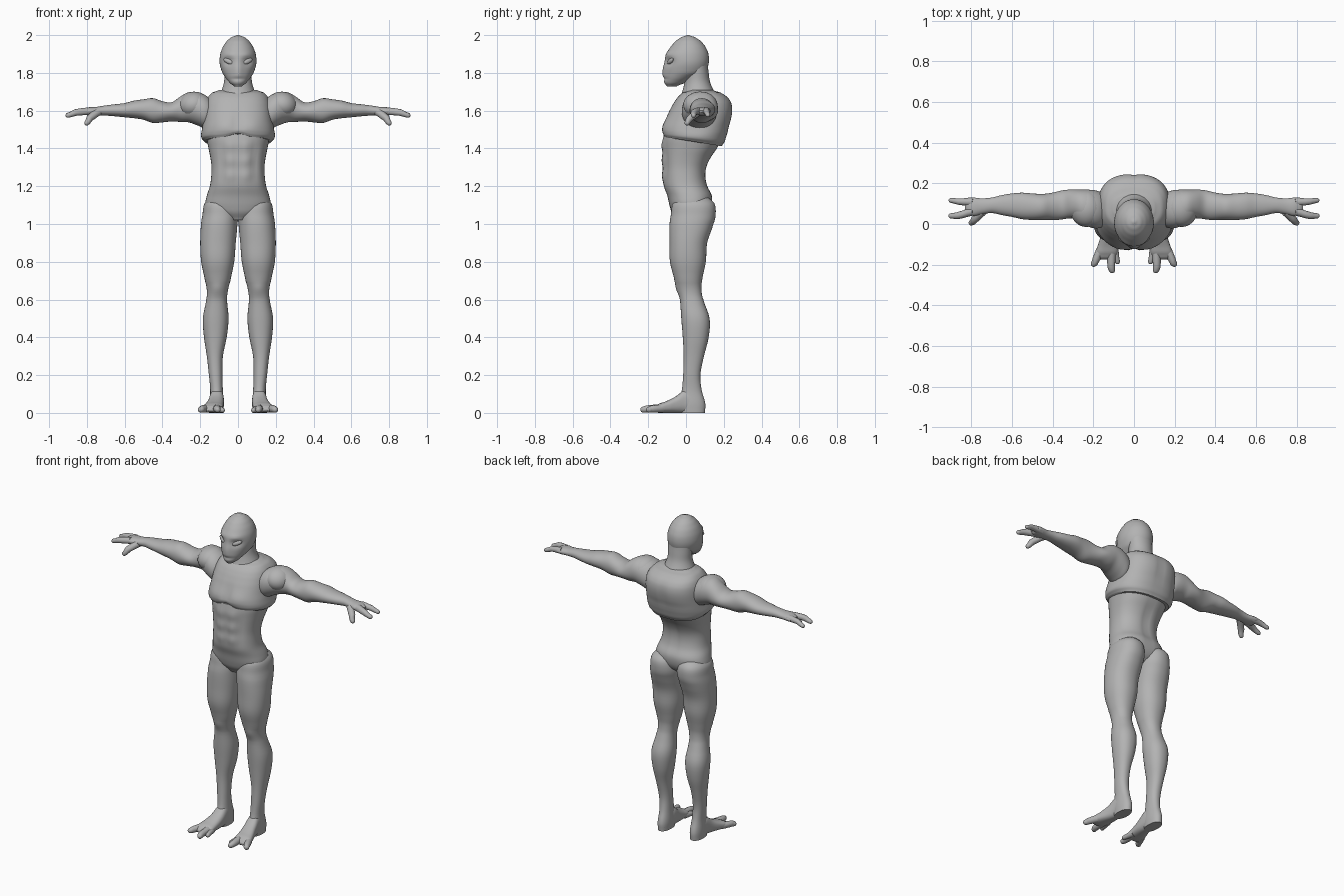
import bpy, bmesh, math
from mathutils import Vector, Matrix

skin = bpy.data.materials.new("grey_skin")
skin.diffuse_color = (0.45, 0.45, 0.45, 1)


def smooth_rows(rows, steps=4):
    """Catmull-Rom interpolation between cross-sections."""
    out = []
    for i in range(len(rows) - 1):
        p0, p1 = rows[max(i - 1, 0)], rows[i]
        p2, p3 = rows[i + 1], rows[min(i + 2, len(rows) - 1)]
        for k in range(steps):
            t = k / steps
            row = [0.5 * (2*b + (c-a)*t + (2*a-5*b+4*c-d)*t*t + (3*b-a-3*c+d)*t**3)
                   for a, b, c, d in zip(p0, p1, p2, p3)]
            row[0] = p1[0] + (p2[0] - p1[0]) * t
            out.append(row)
    return out + [list(rows[-1])]


def skin_rings(bm, rings):
    """Join rings of points into a capped tube."""
    rings = [[bm.verts.new(p) for p in ring] for ring in rings]
    n = len(rings[0])
    faces = [bm.faces.new(rings[0]), bm.faces.new(rings[-1])]
    for r, q in zip(rings, rings[1:]):
        for k in range(n):
            j = (k + 1) % n
            faces.append(bm.faces.new((r[k], r[j], q[j], q[k])))
    bmesh.ops.recalc_face_normals(bm, faces=faces)


def loft(bm, axis, rows, side=1, power=2.0, n=44):
    """Rows are (position, a0, a1, b0, b1): the extents in the other two axes."""
    rings = []
    for pos, a0, a1, b0, b1 in smooth_rows(rows):
        ring = []
        for k in range(n):
            t = math.tau * k / n
            c, s = math.cos(t), math.sin(t)
            a = (a0+a1)/2 + (a1-a0)/2 * math.copysign(abs(c)**(2/power), c)
            b = (b0+b1)/2 + (b1-b0)/2 * math.copysign(abs(s)**(2/power), s)
            x, y, z = {'x': (pos, a, b), 'y': (a, pos, b), 'z': (a, b, pos)}[axis]
            ring.append((x * side, y, z))
        rings.append(ring)
    skin_rings(bm, rings)


def centred(rows):
    """(z, half width, y front, y back) to loft rows."""
    return [(z, -w, w, f, b) for z, w, f, b in rows]


def blob(bm, loc, radii, rot=(0, 0, 0)):
    m = Matrix.Translation(loc)
    for ang, ax in zip(rot, 'XYZ'):
        m = m @ Matrix.Rotation(ang, 4, ax)
    bmesh.ops.create_uvsphere(bm, u_segments=24, v_segments=14, radius=1,
                              matrix=m @ Matrix.Diagonal((*radii, 1)))


def digit(bm, points, side=1, n=14):
    """Finger or toe: a round-tipped tube through (x, y, z, radius) points."""
    rows = smooth_rows(points, 3)
    x, y, z, r = rows[-1]
    d = (Vector(rows[-1][:3]) - Vector(rows[-2][:3])).normalized()
    for a in (30, 55, 78):
        p = Vector((x, y, z)) + d * r * math.sin(math.radians(a))
        rows.append([*p, r * math.cos(math.radians(a))])
    u = d.cross(Vector((0, 0, 1))).normalized()
    w = d.cross(u)
    rings = []
    for x, y, z, r in rows:
        pts = [Vector((x, y, z)) + r * (u * math.cos(t) + w * math.sin(t))
               for t in (math.tau * k / n for k in range(n))]
        rings.append([(p.x * side, p.y, p.z) for p in pts])
    skin_rings(bm, rings)


def bulge(bm, centre, size, push):
    """Swell or dent the surface softly, on both sides of the body."""
    for v in bm.verts:
        s = 1 if v.co.x >= 0 else -1
        p = (v.co.x * s, v.co.y, v.co.z)
        f = math.exp(-sum(((a - c) / r) ** 2 for a, c, r in zip(p, centre, size)))
        v.co += Vector((push[0] * s, push[1], push[2])) * f


def finish(bm, name):
    me = bpy.data.meshes.new(name)
    bm.to_mesh(me)
    bm.free()
    me.materials.append(skin)
    for p in me.polygons:
        p.use_smooth = True
    me.set_sharp_from_angle(angle=math.radians(55))
    bpy.context.collection.objects.link(bpy.data.objects.new(name, me))


# --- torso with stomach muscles
bm = bmesh.new()
loft(bm, 'z', centred([
    (1.02, 0.05, -0.05, 0.07), (1.06, 0.14, -0.075, 0.115), (1.10, 0.172, -0.088, 0.135),
    (1.15, 0.165, -0.10, 0.138), (1.20, 0.149, -0.118, 0.115), (1.25, 0.142, -0.122, 0.105),
    (1.30, 0.14, -0.123, 0.11), (1.35, 0.146, -0.124, 0.132), (1.40, 0.156, -0.124, 0.165),
    (1.45, 0.165, -0.122, 0.19), (1.52, 0.165, -0.11, 0.20)]), power=2.3)
for z in (1.255, 1.335, 1.415):
    bulge(bm, (0.04, -0.12, z), (0.028, 0.06, 0.03), (0, -0.008, 0))
bulge(bm, (0, -0.12, 1.33), (0.012, 0.06, 0.13), (0, 0.006, 0))
bulge(bm, (0.085, -0.10, 1.33), (0.015, 0.06, 0.10), (0, 0.008, 0))
bulge(bm, (0, 0.13, 1.28), (0.02, 0.06, 0.16), (0, -0.01, 0))
finish(bm, "torso")

# --- legs with feet and toes
leg = [
    (1.16, 0.05, 0.13, -0.03, 0.10), (1.11, 0.012, 0.177, -0.07, 0.15),
    (1.05, 0.0, 0.188, -0.08, 0.157), (1.00, 0.003, 0.196, -0.087, 0.145),
    (0.90, 0.012, 0.20, -0.087, 0.112), (0.80, 0.02, 0.195, -0.085, 0.105),
    (0.70, 0.04, 0.175, -0.06, 0.085), (0.65, 0.053, 0.165, -0.045, 0.082),
    (0.60, 0.058, 0.168, -0.032, 0.092), (0.50, 0.05, 0.186, -0.025, 0.125),
    (0.40, 0.06, 0.18, -0.017, 0.12), (0.30, 0.08, 0.165, -0.012, 0.095),
    (0.20, 0.083, 0.154, -0.015, 0.076), (0.12, 0.08, 0.147, -0.022, 0.083),
    (0.05, 0.075, 0.15, -0.04, 0.102), (0.0, 0.078, 0.148, -0.03, 0.10)]
foot = [
    (0.09, 0.09, 0.135, 0.005, 0.045), (0.05, 0.08, 0.148, 0, 0.09),
    (0.0, 0.075, 0.15, 0, 0.125), (-0.05, 0.075, 0.16, 0, 0.09),
    (-0.10, 0.078, 0.176, 0, 0.064), (-0.14, 0.08, 0.188, 0, 0.05),
    (-0.165, 0.092, 0.184, 0.003, 0.036), (-0.175, 0.115, 0.165, 0.01, 0.025)]
for s, side in ((1, "left"), (-1, "right")):
    bm = bmesh.new()
    loft(bm, 'z', leg, s, 2.2)
    bulge(bm, (0.11, -0.045, 0.66), (0.03, 0.03, 0.035), (0, -0.006, 0))
    loft(bm, 'y', foot, s, 2.5)
    digit(bm, [(0.11, -0.13, 0.024, 0.023), (0.112, -0.20, 0.021, 0.02),
               (0.108, -0.226, 0.017, 0.016)], s)
    digit(bm, [(0.165, -0.13, 0.023, 0.022), (0.19, -0.18, 0.02, 0.019),
               (0.197, -0.195, 0.017, 0.016)], s)
    digit(bm, [(0.098, -0.12, 0.02, 0.02), (0.082, -0.185, 0.014, 0.013)], s)
    finish(bm, side + "_leg")

# --- head with snout, brows and sunken eye sockets
bm = bmesh.new()
loft(bm, 'z', centred([
    (1.728, 0.02, -0.10, -0.05), (1.745, 0.042, -0.112, -0.01), (1.77, 0.063, -0.116, 0.04),
    (1.80, 0.083, -0.115, 0.10), (1.85, 0.097, -0.11, 0.12), (1.90, 0.094, -0.105, 0.119),
    (1.94, 0.079, -0.08, 0.102), (1.97, 0.058, -0.054, 0.077), (1.99, 0.034, -0.024, 0.046),
    (2.0, 0.006, 0.005, 0.016)]), n=64)
bulge(bm, (0.055, -0.095, 1.86), (0.03, 0.05, 0.02), (0, 0.014, 0))
bulge(bm, (0.05, -0.095, 1.895), (0.035, 0.05, 0.014), (0, -0.007, 0))
bulge(bm, (0, -0.11, 1.815), (0.025, 0.05, 0.05), (0, -0.01, 0))
bulge(bm, (0, -0.11, 1.768), (0.04, 0.05, 0.008), (0, 0.007, 0))
finish(bm, "head")

bm = bmesh.new()
loft(bm, 'z', centred([
    (1.60, 0.125, -0.05, 0.18), (1.66, 0.115, -0.035, 0.18), (1.70, 0.09, -0.02, 0.15),
    (1.75, 0.074, -0.008, 0.128), (1.80, 0.073, -0.003, 0.12), (1.85, 0.074, 0.0, 0.115)]))
finish(bm, "neck")

# --- slanted eyes
for s, side in ((1, "left"), (-1, "right")):
    bm = bmesh.new()
    blob(bm, (0.052 * s, -0.083, 1.862), (0.03, 0.010, 0.013), (0, -0.45 * s, 0.5 * s))
    finish(bm, side + "_eye")

# --- chest vest, its lower edge dipping toward the back
bm = bmesh.new()
loft(bm, 'z', centred([
    (1.455, 0.172, -0.118, 0.19), (1.47, 0.186, -0.123, 0.205), (1.50, 0.19, -0.122, 0.221),
    (1.55, 0.184, -0.108, 0.238), (1.60, 0.179, -0.088, 0.246), (1.64, 0.172, -0.066, 0.241),
    (1.67, 0.160, -0.045, 0.222), (1.695, 0.138, -0.018, 0.185),
    (1.71, 0.10, 0.02, 0.14)]), power=2.5, n=64)
for v in bm.verts:
    if v.co.z < 1.52:
        v.co.z -= 0.16 * (v.co.y + 0.08) * (1.52 - v.co.z) / 0.065
bulge(bm, (0.075, -0.115, 1.52), (0.06, 0.07, 0.04), (0, -0.010, 0))
bulge(bm, (0, -0.11, 1.54), (0.015, 0.06, 0.06), (0, 0.008, 0))
bulge(bm, (0, -0.12, 1.46), (0.05, 0.05, 0.03), (0, 0, 0.02))
bulge(bm, (0.19, 0.05, 1.46), (0.05, 0.09, 0.03), (0.008, 0, 0))
bulge(bm, (0, 0.24, 1.58), (0.02, 0.06, 0.09), (0, -0.006, 0))
finish(bm, "chest_vest")

# --- arms with three-fingered hands
arm = [
    (0.13, 0.0, 0.14, 1.53, 1.65), (0.17, -0.02, 0.16, 1.505, 1.68),
    (0.21, -0.018, 0.168, 1.52, 1.696), (0.26, 0.005, 0.168, 1.538, 1.698),
    (0.30, 0.028, 0.166, 1.54, 1.678), (0.35, 0.03, 0.16, 1.543, 1.645),
    (0.40, 0.025, 0.152, 1.538, 1.65), (0.45, 0.02, 0.148, 1.535, 1.666),
    (0.50, 0.02, 0.15, 1.552, 1.66), (0.55, 0.024, 0.154, 1.56, 1.653),
    (0.60, 0.035, 0.15, 1.565, 1.64), (0.65, 0.044, 0.142, 1.57, 1.634),
    (0.70, 0.054, 0.13, 1.574, 1.628), (0.75, 0.048, 0.126, 1.574, 1.62),
    (0.79, 0.04, 0.13, 1.575, 1.618), (0.82, 0.05, 0.128, 1.58, 1.61),
    (0.832, 0.07, 0.105, 1.59, 1.602)]
for s, side in ((1, "left"), (-1, "right")):
    bm = bmesh.new()
    loft(bm, 'x', arm, s, 2.1)
    bulge(bm, (0.37, 0.03, 1.60), (0.05, 0.05, 0.04), (0, -0.008, 0))
    bulge(bm, (0.34, 0.16, 1.59), (0.06, 0.05, 0.04), (0, 0.006, 0))
    # shoulder cap
    blob(bm, (0.235 * s, 0.075, 1.63), (0.08, 0.09, 0.07), (0, 0.25 * s, 0))
    # two fingers and a thumb
    digit(bm, [(0.79, 0.108, 1.597, 0.021), (0.86, 0.11, 1.592, 0.016),
               (0.90, 0.116, 1.577, 0.012)], s)
    digit(bm, [(0.79, 0.063, 1.597, 0.021), (0.86, 0.043, 1.59, 0.018),
               (0.90, 0.04, 1.575, 0.013)], s)
    digit(bm, [(0.74, 0.065, 1.592, 0.022), (0.785, 0.022, 1.56, 0.019),
               (0.80, 0.006, 1.535, 0.014)], s)
    finish(bm, side + "_arm")
